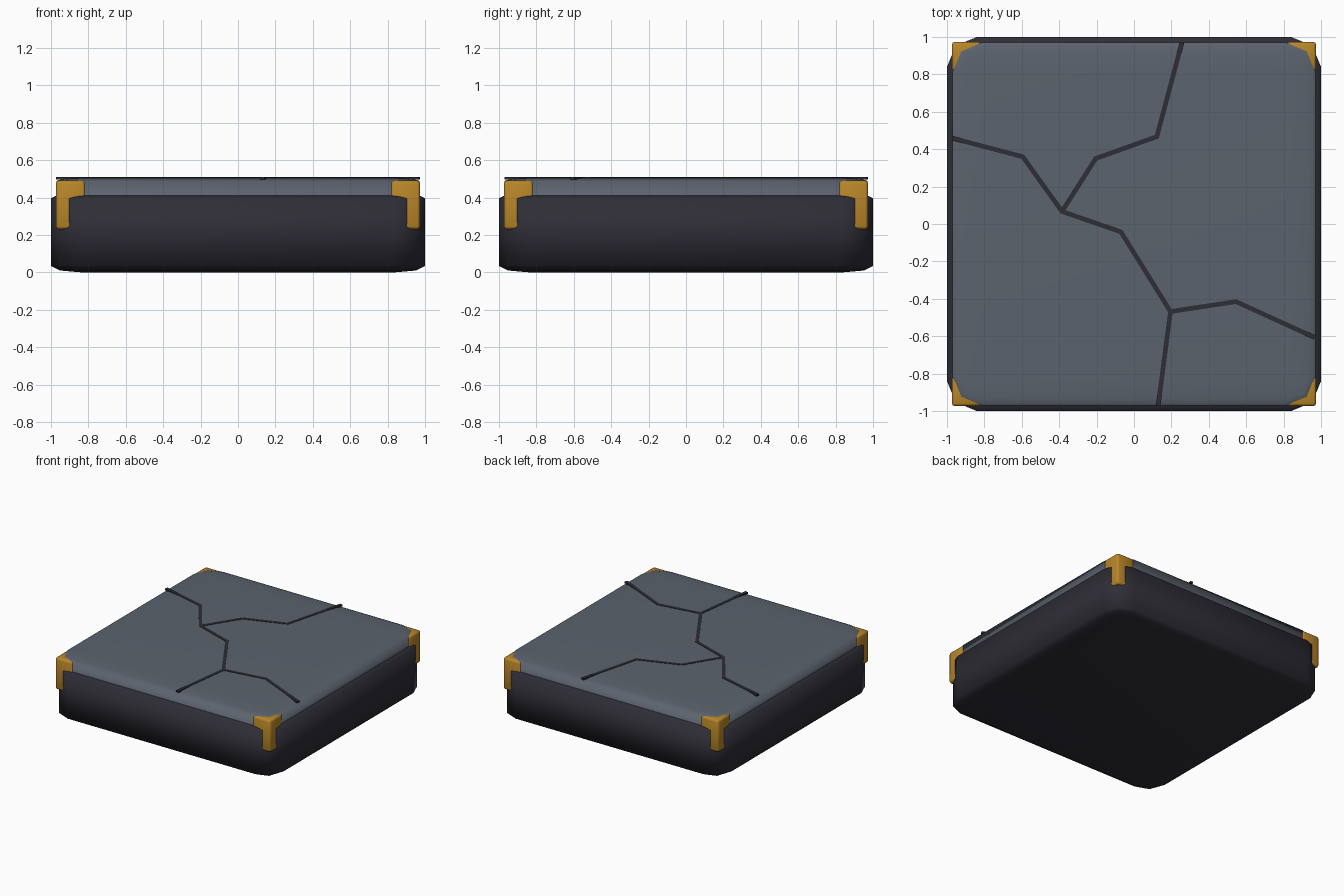
import bpy, math
from mathutils import Vector

if "Cube" in bpy.data.objects:
    bpy.data.objects.remove(bpy.data.objects["Cube"])


def material(name, color):
    m = bpy.data.materials.new(name)
    m.diffuse_color = (*color, 1)
    m.use_nodes = True
    m.node_tree.nodes["Principled BSDF"].inputs["Base Color"].default_value = m.diffuse_color
    return m


DARK = material("dark_stone", (0.028, 0.026, 0.036))
SLATE = material("slate", (0.105, 0.125, 0.155))
GOLD = material("gold", (0.48, 0.24, 0.022))


def block(name, center, half, mat, bevel=0, segments=2, angle=0, apply_scale=False):
    bpy.ops.mesh.primitive_cube_add(size=2, location=center, rotation=(0, 0, angle))
    ob = bpy.context.object
    ob.name = name
    ob.scale = half
    ob.data.materials.append(mat)
    if apply_scale:
        bpy.ops.object.transform_apply(location=False, rotation=False, scale=True)
    if bevel:
        mod = ob.modifiers.new("bevel", 'BEVEL')
        mod.width = bevel
        mod.segments = segments
        bpy.ops.object.modifier_apply(modifier=mod.name)
        bpy.ops.object.shade_smooth_by_angle(angle=math.radians(50))
    return ob


# Dark base and slate slab; the bevel flattens with the block's scale
block("base", (0, 0, 0.215), (1, 1, 0.215), DARK, 0.16)
block("slate_top", (0, 0, 0.39), (0.97, 0.97, 0.118), SLATE, 0.16)

# Gold corner blocks showing through the rounded corners
for sx in (-1, 1):
    for sy in (-1, 1):
        block("corner_bracket", (sx * 0.895, sy * 0.895, 0.36), (0.079, 0.079, 0.13),
              GOLD, 0.016, apply_scale=True)

# Cracks across the top
paths = [
    [(-0.965, 0.457), (-0.595, 0.36), (-0.385, 0.067), (-0.07, -0.042),
     (0.195, -0.468), (0.545, -0.415), (0.962, -0.605)],
    [(0.255, 0.965), (0.122, 0.467), (-0.205, 0.35), (-0.385, 0.067)],
    [(0.195, -0.468), (0.13, -0.965)],
]
for path in paths:
    for p, q in zip(path, path[1:]):
        a, b = Vector(p), Vector(q)
        d, mid = b - a, (a + b) / 2
        block("crack", (mid.x, mid.y, 0.504), (d.length / 2 + 0.005, 0.0125, 0.007),
              DARK, angle=math.atan2(d.y, d.x))
